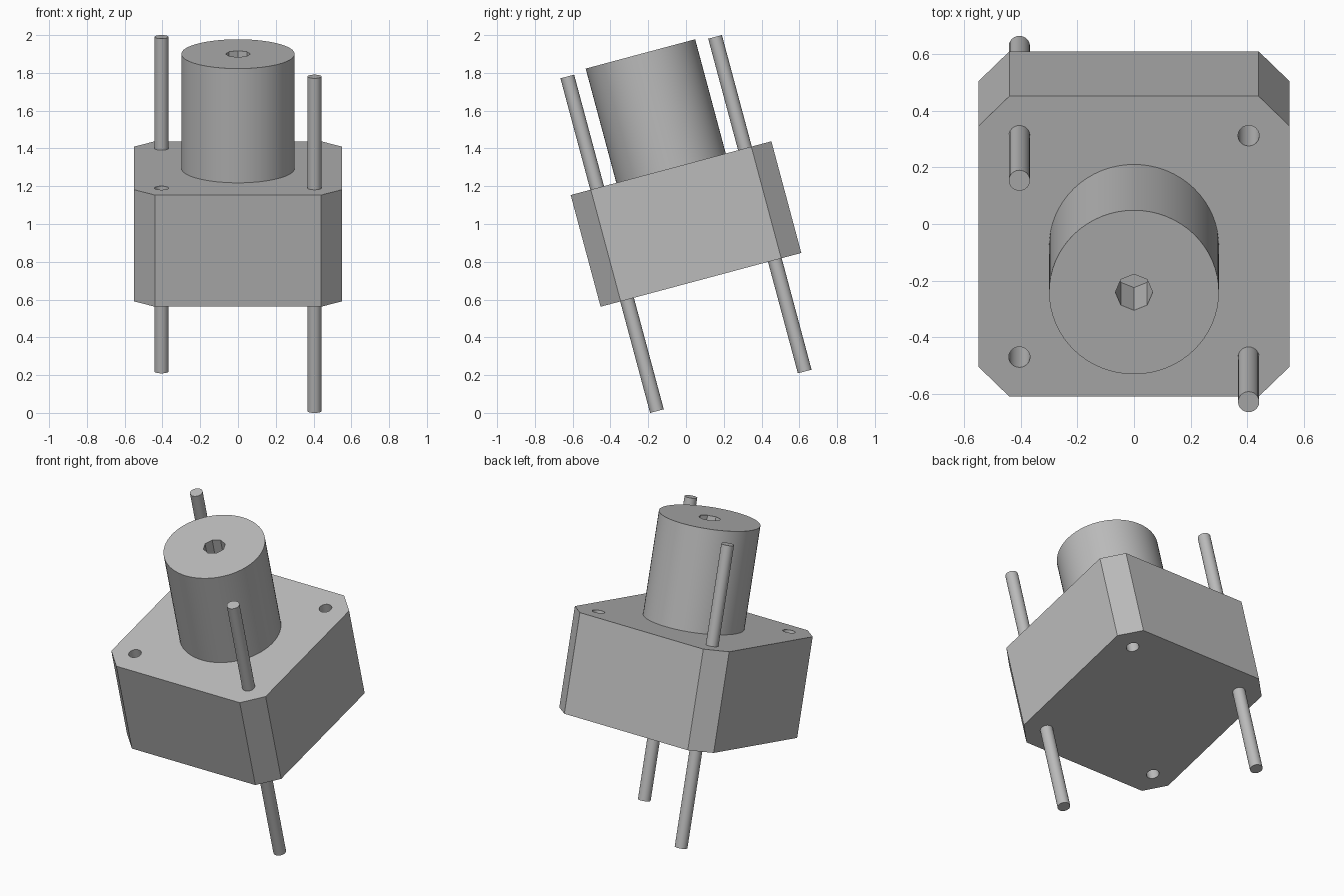
import bpy, bmesh, math
from mathutils import Matrix, Vector

default = bpy.data.objects.get("Cube")
if default:
    bpy.data.objects.remove(default, do_unlink=True)

SIDE, HALF_H, CHAMFER = 1.1, 0.306, 0.11    # body block
BOSS_R, BOSS_TOP = 0.3, 0.932               # upper cylinder
ROD_R, ROD_HALF, ROD_POS = 0.0375, 0.917, 0.405
SOCKET_R, SOCKET_DEPTH = 0.066, 0.31

# The whole assembly leans forward about the x axis
TILT = Matrix.Translation((0, 0, 1.0)) @ Matrix.Rotation(math.radians(15), 4, "X")

grey = bpy.data.materials.new("plain grey")
grey.use_nodes = True
grey.diffuse_color = (0.5, 0.5, 0.5, 1)
bsdf = next(n for n in grey.node_tree.nodes if n.type == "BSDF_PRINCIPLED")
bsdf.inputs["Base Color"].default_value = (0.5, 0.5, 0.5, 1)


def make_object(name, bm):
    mesh = bpy.data.meshes.new(name)
    bm.to_mesh(mesh)
    bm.free()
    mesh.materials.append(grey)
    obj = bpy.data.objects.new(name, mesh)
    bpy.context.collection.objects.link(obj)
    return obj


def cylinder(name, radius, z0, z1, x=0, y=0, sides=24):
    bm = bmesh.new()
    bmesh.ops.create_cone(bm, cap_ends=True, segments=sides, radius1=radius,
                          radius2=radius, depth=z1 - z0,
                          matrix=Matrix.Translation((x, y, (z0 + z1) / 2)))
    return make_object(name, bm)


def cut(obj, cutters):
    """Subtract the cutters, bake the result and discard them."""
    for c in cutters:
        c.hide_render = True
        mod = obj.modifiers.new("cut", "BOOLEAN")
        mod.operation, mod.solver, mod.object = "DIFFERENCE", "EXACT", c
    bpy.context.view_layer.update()
    graph = bpy.context.evaluated_depsgraph_get()
    mesh = bpy.data.meshes.new_from_object(obj.evaluated_get(graph))
    obj.modifiers.clear()
    obj.data = mesh
    for c in cutters:
        bpy.data.objects.remove(c, do_unlink=True)


# Body: square block with chamfered vertical corners
bm = bmesh.new()
bmesh.ops.create_cube(bm, size=1)
bmesh.ops.scale(bm, vec=Vector((SIDE, SIDE, HALF_H * 2)), verts=bm.verts)
upright = [e for e in bm.edges
           if abs(e.verts[0].co.z - e.verts[1].co.z) > HALF_H]
bmesh.ops.bevel(bm, geom=upright, offset=CHAMFER, segments=1, affect="EDGES")
body = make_object("body_block", bm)

# Open bolt holes on one diagonal
cut(body, [cylinder("hole_cutter", ROD_R, -1, 1, s * ROD_POS, s * ROD_POS)
           for s in (-1, 1)])

# Upper cylinder with an eight-sided blind socket
boss = cylinder("top_cylinder", BOSS_R, HALF_H - 0.02, BOSS_TOP, sides=64)
cut(boss, [cylinder("socket_cutter", SOCKET_R, BOSS_TOP - SOCKET_DEPTH,
                    BOSS_TOP + 0.1, sides=8)])

# Long rods on the other diagonal
rods = [cylinder(name, ROD_R, -ROD_HALF, ROD_HALF, s * ROD_POS, -s * ROD_POS)
        for name, s in (("front_rod", 1), ("back_rod", -1))]

# Lean every part, then smooth the round walls
parts = [body, boss] + rods
for obj in parts:
    obj.data.transform(TILT)
bpy.ops.object.select_all(action="DESELECT")
for obj in parts:
    obj.select_set(True)
bpy.context.view_layer.objects.active = body
bpy.ops.object.shade_smooth_by_angle(angle=math.radians(30))
